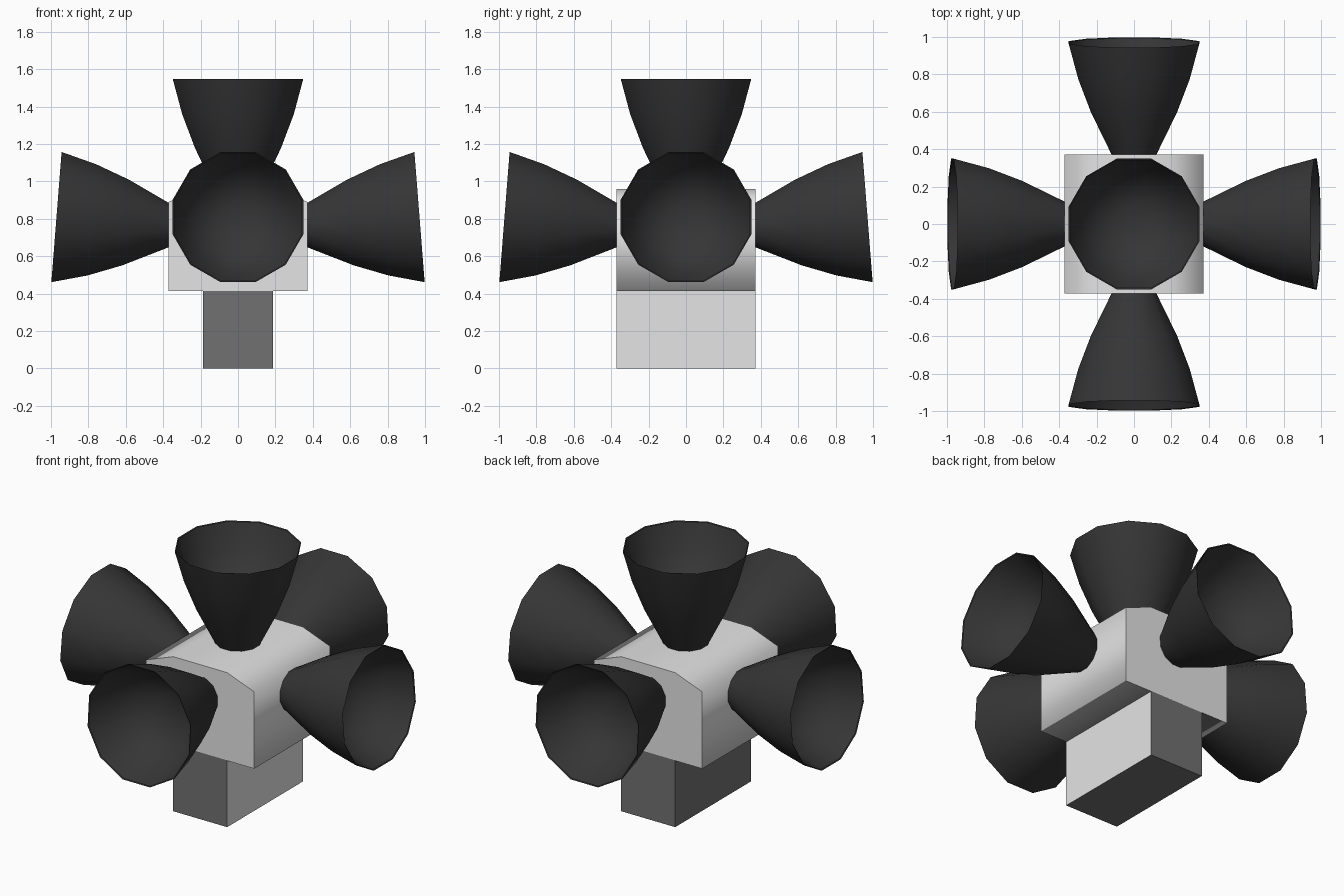
import bpy, bmesh, math
from mathutils import Matrix, Vector

if "Cube" in bpy.data.objects:
    bpy.data.objects.remove(bpy.data.objects["Cube"])


def material(name, v):
    m = bpy.data.materials.new(name)
    m.diffuse_color = (v, v, v, 1)
    m.use_nodes = True
    m.node_tree.nodes["Principled BSDF"].inputs["Base Color"].default_value = m.diffuse_color
    return m


LIGHT = material("light grey", 0.78)
DARK = material("dark grey", 0.165)
BLACK = material("charcoal", 0.036)


def finish(name, bm, mats):
    bmesh.ops.recalc_face_normals(bm, faces=bm.faces)
    me = bpy.data.meshes.new(name)
    bm.to_mesh(me)
    bm.free()
    for m in mats:
        me.materials.append(m)
    ob = bpy.data.objects.new(name, me)
    bpy.context.collection.objects.link(ob)
    return ob


# Base block: dark, with one light side facing +x
bm = bmesh.new()
bmesh.ops.create_cube(bm, size=1, matrix=Matrix.Translation((0, 0, 0.2075))
                      @ Matrix.Diagonal((0.372, 0.744, 0.415, 1)))
bm.normal_update()
for f in bm.faces:
    f.material_index = 1 if f.normal.x > 0.9 else 0
finish("base_block", bm, [DARK, LIGHT])

# Housing: arched profile extruded along y, smooth around with sharp ends
H = 0.372
profile = [(-H, 0.413), (H, 0.413), (H, 0.89),
           (0.185, 0.96), (-0.185, 0.96), (-H, 0.89)]
bm = bmesh.new()
cap = bm.faces.new([bm.verts.new((x, -H, z)) for x, z in profile])
ext = bmesh.ops.extrude_face_region(bm, geom=[cap], use_keep_orig=True)
bmesh.ops.translate(bm, vec=(0, 2 * H, 0),
                    verts=[v for v in ext["geom"] if isinstance(v, bmesh.types.BMVert)])
bmesh.ops.recalc_face_normals(bm, faces=bm.faces)
for f in bm.faces:
    f.smooth = abs(f.normal.y) < 0.5
    f.material_index = 1 if f.normal.z < -0.9 else 0  # dark underside
    if not f.smooth:
        for e in f.edges:
            e.smooth = False
finish("housing", bm, [LIGHT, DARK])

# Horn: twelve-sided flared shell with a thin rim and a deep smooth bowl
# (apothem radius, distance behind the rim)
OUTER = [(0.10, 0.64), (0.124, 0.59), (0.230, 0.37), (0.298, 0.19), (0.349, 0.0)]
INNER = [(0.343, 0.004), (0.285, 0.16), (0.20, 0.26), (0.10, 0.31)]
SIDES = 12


def horn(name, rim_centre, axis, side):
    axis, side = Vector(axis).normalized(), Vector(side).normalized()
    up = axis.cross(side)
    centre = Vector(rim_centre)
    bm = bmesh.new()
    rings = []
    for r, d in OUTER + INNER:
        r /= math.cos(math.pi / SIDES)
        ring = []
        for i in range(SIDES):
            a = 2 * math.pi * (i + 0.5) / SIDES
            ring.append(bm.verts.new(centre - axis * d
                                     + side * (r * math.cos(a)) + up * (r * math.sin(a))))
        rings.append(ring)
    for a, b in zip(rings, rings[1:]):
        for i in range(SIDES):
            j = (i + 1) % SIDES
            bm.faces.new((a[i], a[j], b[j], b[i])).smooth = True
    bm.faces.new(rings[0][::-1])
    bm.faces.new(rings[-1]).smooth = True
    # crisp rim edges
    for k in (len(OUTER) - 1, len(OUTER)):
        lip = set(rings[k])
        for e in bm.edges:
            if e.verts[0] in lip and e.verts[1] in lip:
                e.smooth = False
    finish(name, bm, [BLACK])


# Top horn and four side horns tilted slightly upward
horn("top_horn", (0, 0, 1.548), (0, 0, 1), (1, 0, 0))
tilt = math.radians(4.5)
for name, dx, dy in (("front_horn", 0, -1), ("right_horn", 1, 0),
                     ("back_horn", 0, 1), ("left_horn", -1, 0)):
    horn(name, (dx * 0.9705, dy * 0.9705, 0.809),
         (dx * math.cos(tilt), dy * math.cos(tilt), math.sin(tilt)), (-dy, dx, 0))
